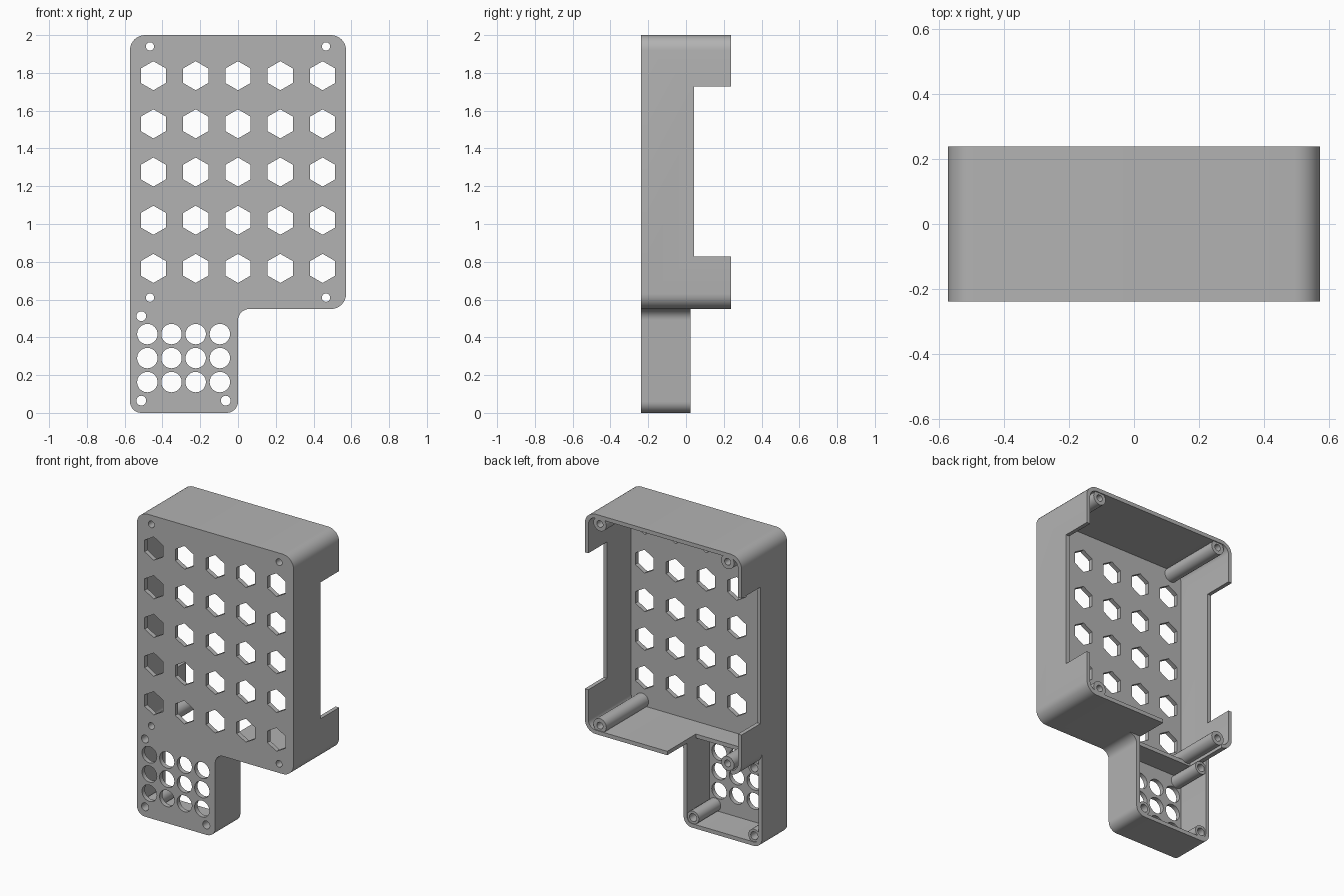
import bpy, bmesh
from math import cos, sin, pi
from mathutils import Matrix, Vector

if "Cube" in bpy.data.objects:
    bpy.data.objects.remove(bpy.data.objects["Cube"])

W, D = 0.572, 0.238          # half width, half depth
FLOOR, TOP = 0.55, 2.0       # upper box height range
T = 0.026                    # wall thickness
PLATE = -D + 0.03            # inner face of the front plate
LOW_BACK = 0.025             # rear rim of the lower box

grey = bpy.data.materials.new("plain_grey")
grey.use_nodes = True
grey.diffuse_color = (0.45, 0.45, 0.45, 1)
grey.node_tree.nodes["Principled BSDF"].inputs["Base Color"].default_value = grey.diffuse_color


def rounded(corners, steps=8):
    """Closed right-angled outline from (x, z, radius) corners."""
    loop = []
    for i, (x, z, r) in enumerate(corners):
        p = Vector((x, z))
        if r == 0:
            loop.append(p)
            continue
        a = (Vector(corners[i - 1][:2]) - p).normalized()
        b = (Vector(corners[(i + 1) % len(corners)][:2]) - p).normalized()
        c = p + (a + b) * r
        for k in range(steps + 1):
            t = pi / 2 * k / steps
            loop.append(c - b * r * cos(t) - a * r * sin(t))
    return loop


def rect(x0, x1, z0, z1, r=0):
    return rounded([(x0, z0, r), (x1, z0, r), (x1, z1, r), (x0, z1, r)])


def polygon(x, z, r, sides):
    return [Vector((x + r * sin(2 * pi * k / sides), z + r * cos(2 * pi * k / sides)))
            for k in range(sides)]


def slab(name, loops, y0, y1):
    """Extrude an outline with holes along y."""
    curve = bpy.data.curves.new(name, 'CURVE')
    curve.dimensions, curve.fill_mode = '2D', 'BOTH'
    curve.extrude = (y1 - y0) / 2
    for loop in loops:
        s = curve.splines.new('POLY')
        s.points.add(len(loop) - 1)
        for pt, v in zip(s.points, loop):
            pt.co = (v.x, v.y, 0, 1)
        s.use_cyclic_u = True
    temp = bpy.data.objects.new(name + "_outline", curve)
    bpy.context.collection.objects.link(temp)
    deps = bpy.context.evaluated_depsgraph_get()
    mesh = bpy.data.meshes.new_from_object(temp.evaluated_get(deps))
    bpy.data.objects.remove(temp)
    mesh.transform(Matrix.Translation((0, (y0 + y1) / 2, 0)) @ Matrix.Rotation(pi / 2, 4, 'X'))
    bm = bmesh.new()
    bm.from_mesh(mesh)
    bmesh.ops.remove_doubles(bm, verts=bm.verts, dist=1e-5)
    bmesh.ops.recalc_face_normals(bm, faces=bm.faces)
    bm.to_mesh(mesh)
    bm.free()
    mesh.materials.clear()
    mesh.materials.append(grey)
    ob = bpy.data.objects.new(name, mesh)
    bpy.context.collection.objects.link(ob)
    return ob


def cut(ob, cutter):
    mod = ob.modifiers.new("cut", 'BOOLEAN')
    mod.operation, mod.solver, mod.object = 'DIFFERENCE', 'EXACT', cutter
    cutter.hide_render = True
    deps = bpy.context.evaluated_depsgraph_get()
    mesh = bpy.data.meshes.new_from_object(ob.evaluated_get(deps))
    ob.modifiers.clear()
    ob.data = mesh
    bpy.data.objects.remove(cutter)


# Screw positions
upper_screws = [(sx * 0.466, z) for sx in (-1, 1) for z in (0.61, 1.94)]
lower_screws = [(-0.512, 0.512), (-0.512, 0.065), (-0.065, 0.065)]

# Front plate with hexagonal vents, round vents and screw holes
outline = rounded([(-W, 0, 0.06), (0, 0, 0.06), (0, FLOOR, 0.06),
                   (W, FLOOR, 0.08), (W, TOP, 0.08), (-W, TOP, 0.08)])
holes = [polygon(0.224 * i, 1.275 + 0.255 * j, 0.077, 6)
         for i in range(-2, 3) for j in range(-2, 3)]
holes += [polygon(-0.48 + 0.128 * i, 0.163 + 0.127 * j, 0.054, 32)
          for i in range(4) for j in range(3)]
holes += [polygon(x, z, 0.022, 24) for x, z in upper_screws]
holes += [polygon(x, z, 0.026, 24) for x, z in lower_screws]
parts = [slab("front_plate", [outline] + holes, -D, PLATE)]

# Upper box walls, with side notches and a passage above the lower box
upper = slab("upper_walls", [rect(-W, W, FLOOR, TOP, 0.08),
                             rect(-W + T, W - T, FLOOR + T, TOP - T, 0.055)], PLATE, D)
cut(upper, slab("side_notch", [rect(-1, 1, 0.828, 1.728)], 0.042, 1))
cut(upper, slab("passage", [rect(-W + 0.08, -0.03, 0.5, 0.65)], -0.06, 1))
parts.append(upper)

# Lower box walls, open at the top and back
lower = rounded([(-W, 0, 0.06), (0, 0, 0.06), (0, FLOOR, 0.06), (0.062, FLOOR, 0),
                 (0.062, FLOOR + 0.01, 0), (-T, FLOOR + 0.01, 0), (-T, T, 0.035),
                 (-W + T, T, 0.035), (-W + T, 0.66, 0), (-W, 0.66, 0)])
parts.append(slab("lower_walls", [lower], PLATE, LOW_BACK))

# Hollow screw posts
for prefix, spots, r, hole, back in (("upper", upper_screws, 0.047, 0.022, D - 0.006),
                                     ("lower", lower_screws, 0.043, 0.026, LOW_BACK - 0.005)):
    for n, (x, z) in enumerate(spots):
        parts.append(slab(f"{prefix}_screw_post_{n + 1}",
                          [polygon(x, z, r, 24), polygon(x, z, hole, 24)], PLATE, back))

# Smooth the rounded corners, keep the edges crisp
bpy.ops.object.select_all(action='DESELECT')
for ob in parts:
    ob.select_set(True)
bpy.context.view_layer.objects.active = parts[0]
bpy.ops.object.shade_smooth_by_angle(angle=pi / 6)
